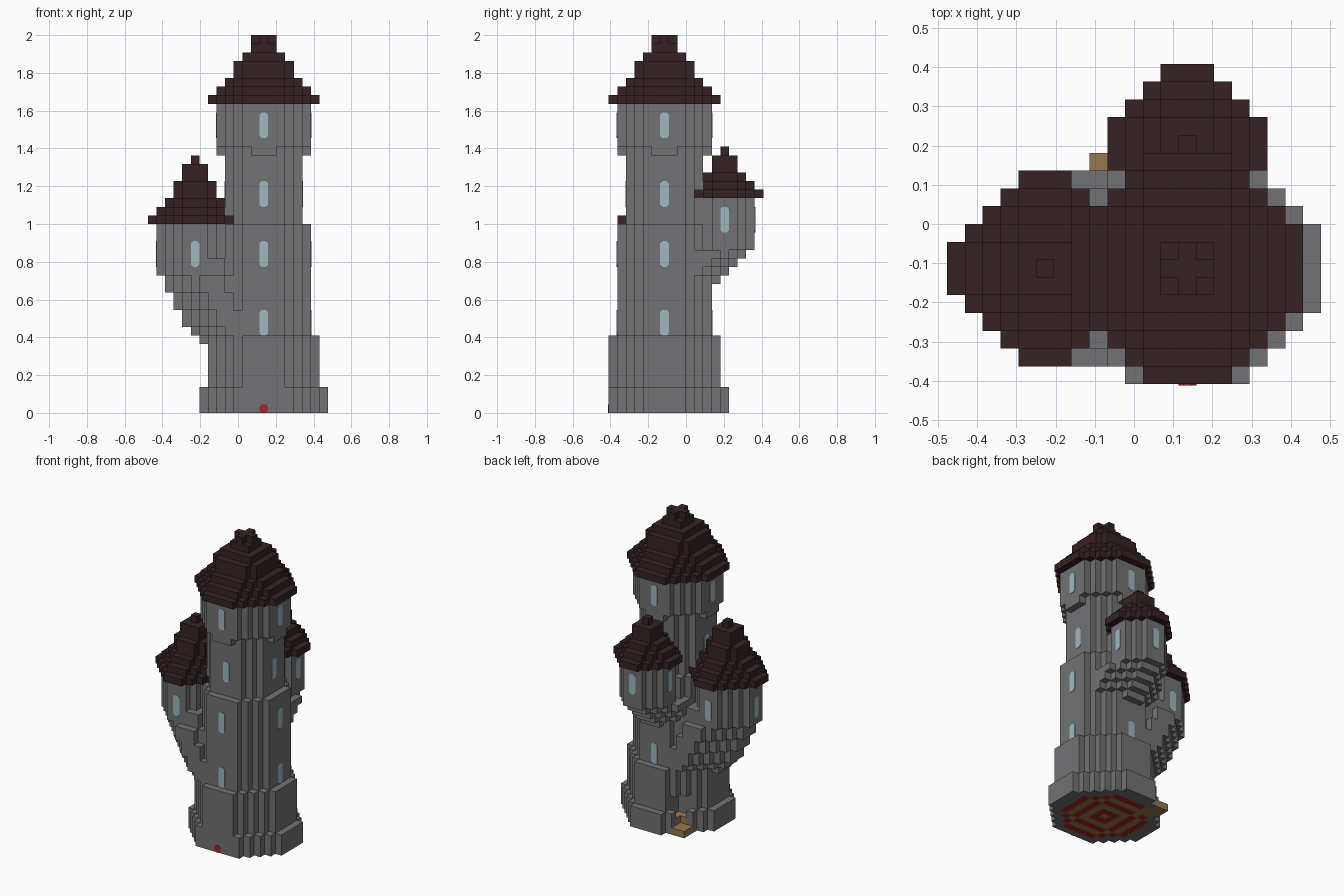
import bpy, bmesh
from mathutils import Vector, Matrix

cube = bpy.data.objects.get("Cube")
if cube:
    bpy.data.objects.remove(cube)

U = 2 / 44                               # block size
ORIGIN = Vector((-10.5 * U, -9 * U, 0))  # corner of block (0, 0, 0)


def material(name, rgb):
    m = bpy.data.materials.new(name)
    m.use_nodes = True
    m.diffuse_color = (*rgb, 1)
    bsdf = next(n for n in m.node_tree.nodes if n.type == 'BSDF_PRINCIPLED')
    bsdf.inputs["Base Color"].default_value = (*rgb, 1)
    bsdf.inputs["Roughness"].default_value = 0.9
    return m


stone = material("grey stone", (0.17, 0.165, 0.172))
tile = material("dark brown tile", (0.037, 0.016, 0.017))
glass = material("pale blue glass", (0.34, 0.48, 0.53))
wood = material("golden wood", (0.30, 0.19, 0.075))
carpet = material("red carpet", (0.35, 0.021, 0.021))

blocks = {}  # block position -> part name


def disc(part, centre, radius, cut, z0, z1):
    """Octagonal slab of blocks; cut limits |dx| + |dy|."""
    cx, cy = centre
    for dx in range(-radius, radius + 1):
        for dy in range(-radius, radius + 1):
            if abs(dx) + abs(dy) <= cut and cy + dy >= 0:
                for z in range(z0, z1):
                    blocks[cx + dx, cy + dy, z] = part


def stack(part, centre, z, radii, extra):
    """One slab per layer, with the given radii from the bottom up."""
    for r in radii:
        disc(part, centre, r, r + extra, z, z + 1)
        z += 1


MAIN, SIDE, REAR = (13, 6), (5, 6), (13, 13)

# Main tower shaft: plinth, foot, body, neck, bracket course, head
for r, cut, z0, z1 in ((7, 9, 0, 3), (6, 8, 3, 9), (5, 7, 9, 22),
                       (4, 6, 22, 30), (5, 6, 30, 31), (5, 7, 31, 36)):
    disc("main_tower", MAIN, r, cut, z0, z1)

# Side turret: corbels that step outward, then the round room
for left, z0, z1 in ((6, 8, 9), (5, 9, 10), (4, 10, 12), (3, 12, 14), (2, 14, 16)):
    disc("side_turret", (left + 5, 6), 5, 6, z0, z1)
disc("side_turret", (7, 6), 4, 5, 16, 18)
disc("side_turret", SIDE, 4, 5, 16, 22)

# Rear turret: corbels, then the room
for step in range(4):
    disc("rear_turret", (13, 8 + step), 4, 5, 15 + step, 16 + step)
disc("rear_turret", REAR, 3, 4, 19, 25)

# Stepped roofs
stack("main_roof", MAIN, 36, (6, 5, 4, 3, 3, 2, 1), 2)
disc("main_roof", MAIN, 1, 1, 43, 44)
stack("side_roof", SIDE, 22, (5, 4, 3, 2, 2, 1, 1, 0), 1)
stack("rear_roof", REAR, 25, (4, 3, 2, 1, 1, 0), 1)

# Floor of alternating rings
for r in range(5, -1, -1):
    disc("floor_carpet" if r % 2 else "floor_inlay", MAIN, r, r + 2, 0, 1)

# Doorway cut into the rear corner, with wooden steps
for x in (9, 10):
    for y in (10, 11):
        for z in range(5):
            blocks.pop((x, y, z), None)
for x in (8, 9):
    for y in (11, 12):
        blocks[x, y, 0] = "door_step"
for cell in ((9, 10), (10, 11), (10, 10)):
    for z in (0, 1):
        blocks[(*cell, z)] = "door_step"


def finish(name, bm, mat):
    mesh = bpy.data.meshes.new(name)
    bm.to_mesh(mesh)
    bm.free()
    mesh.materials.append(mat)
    obj = bpy.data.objects.new(name, mesh)
    bpy.context.collection.objects.link(obj)
    return obj


AXES = [Vector(v) * s for v in ((1, 0, 0), (0, 1, 0), (0, 0, 1)) for s in (1, -1)]


def build_part(name, mat):
    """Make the exposed block faces of one part and merge flat regions."""
    bm = bmesh.new()
    for cell, part in blocks.items():
        if part != name:
            continue
        mid = Vector(cell) + Vector((0.5, 0.5, 0.5))
        for n in AXES:
            if tuple(int(c + d) for c, d in zip(cell, n)) in blocks:
                continue
            a = Vector((n.y, n.z, n.x)) / 2
            b = n.cross(a)
            corners = (-a - b, a - b, a + b, b - a)
            bm.faces.new([bm.verts.new(ORIGIN + (mid + n / 2 + c) * U) for c in corners])
    bmesh.ops.remove_doubles(bm, verts=bm.verts, dist=U / 100)
    bmesh.ops.dissolve_limit(bm, angle_limit=0.01, verts=bm.verts, edges=bm.edges)
    bmesh.ops.triangulate(bm, faces=[f for f in bm.faces if len(f.verts) > 4])
    return finish(name, bm, mat)


for name, mat in (("main_tower", stone), ("side_turret", stone), ("rear_turret", stone),
                  ("main_roof", tile), ("side_roof", tile), ("rear_roof", tile),
                  ("floor_carpet", carpet), ("floor_inlay", wood), ("door_step", wood)):
    build_part(name, mat)


def plate(bm, centre, radius, z0, z1, quarter):
    """Thin upright panel with clipped corners on one of four wall sides."""
    w, h, c = U / 2, (z1 - z0) * U / 2, U * 0.27
    outline = [(w, c - h), (w, h - c), (w - c, h), (c - w, h),
               (-w, h - c), (-w, c - h), (c - w, -h), (w - c, -h)]
    turn = Matrix.Rotation(quarter * 1.5707963, 3, 'Z')
    mid = ORIGIN + Vector((centre[0] + 0.5, centre[1] + 0.5, (z0 + z1) / 2)) * U
    out = (radius + 0.5) * U
    rings = [[bm.verts.new(mid + turn @ Vector((x, -out - d, z))) for x, z in outline]
             for d in (-0.002, 0.003)]
    bm.faces.new(rings[1])
    bm.faces.new(rings[0][::-1])
    for i in range(8):
        j = (i + 1) % 8
        bm.faces.new((rings[0][i], rings[0][j], rings[1][j], rings[1][i]))
    bmesh.ops.recalc_face_normals(bm, faces=bm.faces)


# Windows on all four sides of each room
for name, centre, rows in (("main_windows", MAIN, ((5, 9), (5, 17), (4, 24), (5, 32))),
                           ("side_windows", SIDE, ((4, 17),)),
                           ("rear_windows", REAR, ((3, 21),))):
    bm = bmesh.new()
    for radius, z in rows:
        for quarter in range(4):
            plate(bm, centre, radius, z, z + 3, quarter)
    finish(name, bm, glass)

# Small red marker at the foot of the front wall
bm = bmesh.new()
plate(bm, MAIN, 6, 0, 1, 0)
finish("front_marker", bm, carpet)
